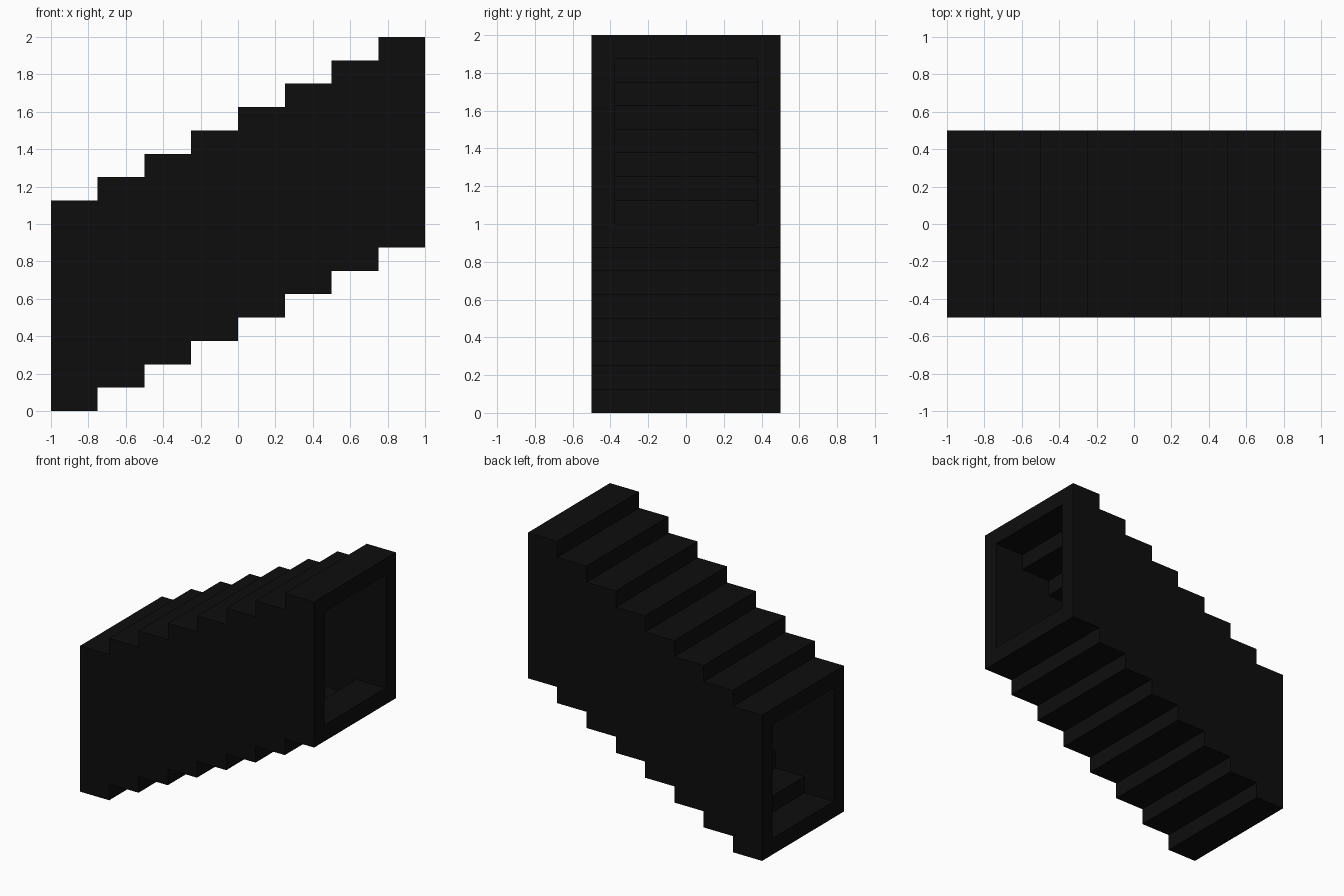
import bpy, bmesh

STEPS = 8        # number of tunnel sections
RUN = 0.25       # length of each section
RISE = 0.125     # climb from one section to the next
HEIGHT = 1.125   # outer height of a section
HALF_W = 0.5     # half of the outer width
T = 0.125        # thickness of walls, floor and ceiling

cube = bpy.data.objects.get("Cube")
if cube:
    bpy.data.objects.remove(cube, do_unlink=True)

black = bpy.data.materials.new("matte black")
black.use_nodes = True
colour = (0.004, 0.004, 0.004, 1.0)
black.diffuse_color = colour
black.node_tree.nodes["Principled BSDF"].inputs["Base Color"].default_value = colour


def extrude_profile(name, profile, y0, y1):
    """Closed solid from an x-z outline, running from y0 to y1."""
    bm = bmesh.new()
    face = bm.faces.new([bm.verts.new((x, y0, z)) for x, z in profile])
    res = bmesh.ops.extrude_face_region(bm, geom=[face])
    moved = [v for v in res["geom"] if isinstance(v, bmesh.types.BMVert)]
    bmesh.ops.translate(bm, verts=moved, vec=(0, y1 - y0, 0))
    bmesh.ops.recalc_face_normals(bm, faces=bm.faces)
    mesh = bpy.data.meshes.new(name)
    bm.to_mesh(mesh)
    bm.free()
    mesh.materials.append(black)
    obj = bpy.data.objects.new(name, mesh)
    bpy.context.collection.objects.link(obj)
    return obj


def stair_line(z):
    """Stepped line climbing towards +x."""
    pts = []
    for i in range(STEPS):
        x = -1 + i * RUN
        pts += [(x, z + i * RISE), (x + RUN, z + i * RISE)]
    return pts


# Side walls: stepped along both the bottom and the top
wall = stair_line(0) + stair_line(HEIGHT)[::-1]
extrude_profile("front_wall", wall, -HALF_W, -HALF_W + T)
extrude_profile("back_wall", wall, HALF_W - T, HALF_W)

# Floor treads and ceiling slabs between the walls
for i in range(STEPS):
    x0, x1 = -1 + i * RUN, -1 + (i + 1) * RUN
    for name, base in (("floor_tread", 0), ("ceiling_slab", HEIGHT - T)):
        z = base + i * RISE
        slab = [(x0, z), (x1, z), (x1, z + T), (x0, z + T)]
        extrude_profile(f"{name}_{i + 1}", slab, -HALF_W + T, HALF_W - T)
